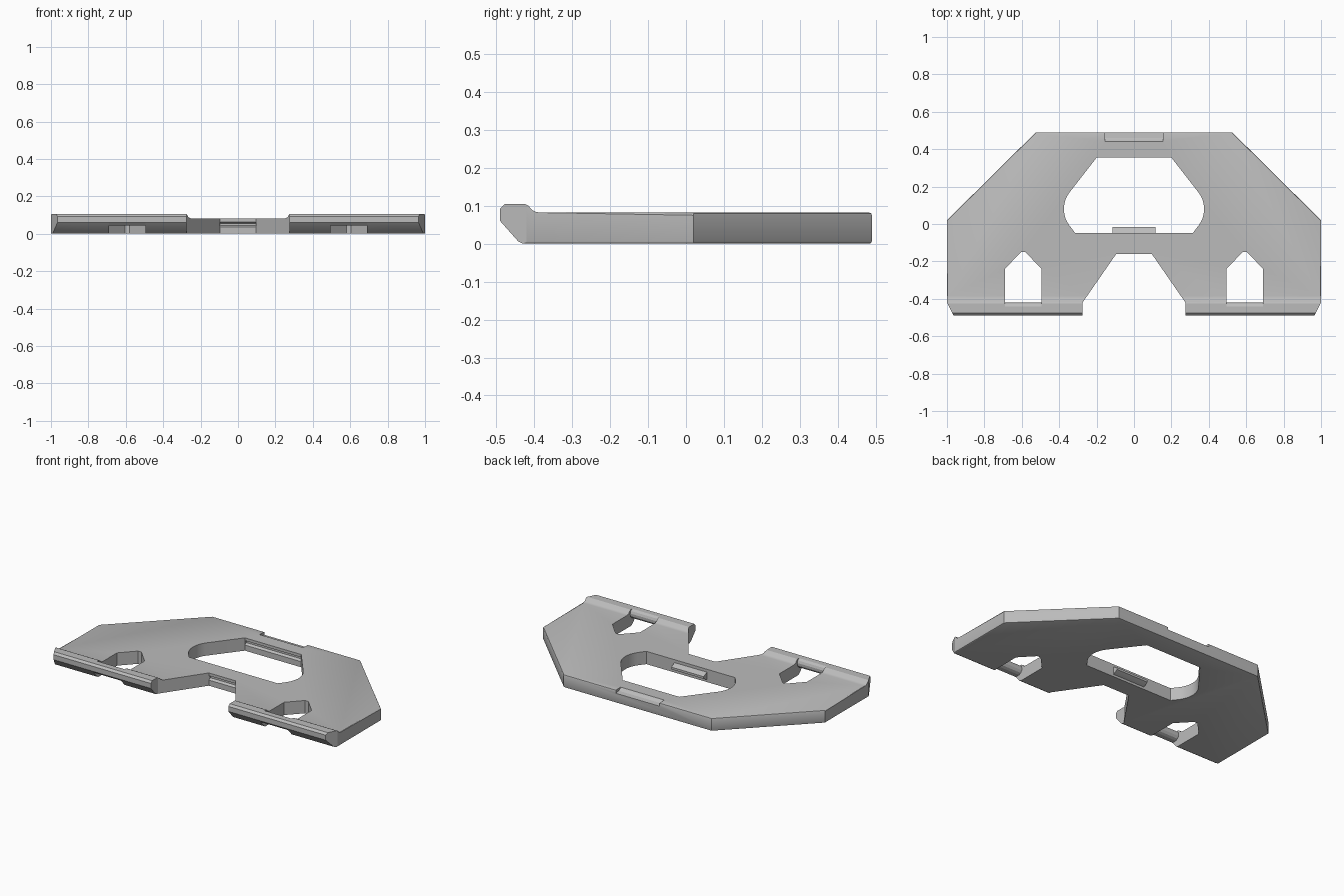
import bpy
import bmesh
from math import cos, sin, radians

if "Cube" in bpy.data.objects:
    bpy.data.objects.remove(bpy.data.objects["Cube"])

grey = bpy.data.materials.new("plain grey")
grey.use_nodes = True
grey.diffuse_color = (0.5, 0.5, 0.5, 1)
grey.node_tree.nodes["Principled BSDF"].inputs["Base Color"].default_value = (0.5, 0.5, 0.5, 1)


def prism(name, points, low, high, axis):
    """Extrude a closed outline: (x, y) along z, or (y, z) along x."""
    def place(p, d):
        return (p[0], p[1], d) if axis == "z" else (d, p[0], p[1])
    bm = bmesh.new()
    face = bm.faces.new([bm.verts.new(place(p, low)) for p in points])
    geom = bmesh.ops.extrude_face_region(bm, geom=[face])["geom"]
    shift = (0, 0, high - low) if axis == "z" else (high - low, 0, 0)
    bmesh.ops.translate(bm, verts=[g for g in geom if isinstance(g, bmesh.types.BMVert)], vec=shift)
    bmesh.ops.recalc_face_normals(bm, faces=bm.faces)
    mesh = bpy.data.meshes.new(name)
    bm.to_mesh(mesh)
    bm.free()
    mesh.materials.append(grey)
    obj = bpy.data.objects.new(name, mesh)
    bpy.context.collection.objects.link(obj)
    return obj


def combine(obj, other, operation):
    """Apply a boolean and drop the helper."""
    mod = obj.modifiers.new(operation, "BOOLEAN")
    mod.operation, mod.object, mod.solver = operation, other, "EXACT"
    graph = bpy.context.evaluated_depsgraph_get()
    graph.update()
    mesh = bpy.data.meshes.new_from_object(obj.evaluated_get(graph))
    obj.modifiers.clear()
    obj.data = mesh
    bpy.data.objects.remove(other)


def mirrored(half):
    """Complete a right-hand outline with its mirror image."""
    return half + [(-x, y) for x, y in reversed(half)]


# Plan outline of the plate, limited by its side profile with a raised front lip
plate = prism("plate", mirrored([
    (0.095, -0.16), (0.275, -0.42), (0.275, -0.5), (0.96, -0.5),
    (1, -0.42), (1, 0.02), (0.525, 0.49)]), -0.1, 0.2, "z")
profile = prism("side_profile", [
    (-0.49, 0.06), (-0.49, 0.092), (-0.477, 0.105), (-0.425, 0.105),
    (-0.415, 0.1), (-0.406, 0.089), (-0.396, 0.084), (-0.385, 0.082),
    (0.6, 0.082), (0.6, 0), (-0.43, 0), (-0.442, 0.006)], -1.2, 1.2, "x")
combine(plate, profile, "INTERSECT")

# Soften the outer rim, leaving the front lip and notch crisp
bm = bmesh.new()
bm.from_mesh(plate.data)
rim = []
for e in bm.edges:
    a, b = (v.co for v in e.verts)
    mid = (a + b) / 2
    flat = abs(a.z - b.z) < 0.001 and (abs(a.z) < 0.001 or abs(a.z - 0.082) < 0.001)
    outer = mid.y > 0.2 or (abs(mid.x) > 0.99 and mid.y > -0.38)
    if flat and outer and len(e.link_faces) == 2 and e.calc_face_angle() > 1:
        rim.append(e)
bmesh.ops.bevel(bm, geom=rim, offset=0.007, segments=2, profile=0.5, affect="EDGES")
bm.to_mesh(plate.data)
bm.free()

# Large central opening with curved flanks
flank = [(0.23 + 0.145 * cos(radians(a)), 0.08 + 0.145 * sin(radians(a)))
         for a in range(-36, 41, 8)]
opening = prism("opening", mirrored([(0.315, -0.048)] + flank + [(0.2, 0.355)]), -0.1, 0.2, "z")
combine(plate, opening, "DIFFERENCE")

# Pointed windows, open at the front below a small rod
for side in (-1, 1):
    x = 0.5925 * side
    w = 0.0975
    window = prism("window", [(x - w, -0.55), (x + w, -0.55), (x + w, -0.24),
                              (x + 0.012, -0.15), (x - 0.012, -0.15), (x - w, -0.24)], -0.1, 0.2, "z")
    combine(plate, window, "DIFFERENCE")
    rod = prism("rod", [(-0.49, 0.06), (-0.49, 0.092), (-0.477, 0.105), (-0.44, 0.105),
                        (-0.426, 0.096), (-0.42, 0.082), (-0.421, 0.066), (-0.43, 0.052),
                        (-0.445, 0.045), (-0.475, 0.045)], x - w - 0.01, x + w + 0.01, "x")
    rod.name = "left_rod" if side > 0 else "right_rod"

# Sloped finger recess in the back rim
recess = prism("recess", [(0.44, 0.083), (0.445, 0.076), (0.46, 0.066), (0.5, 0.06),
                          (0.5, 0.2), (0.44, 0.2)], -0.155, 0.155, "x")
combine(plate, recess, "DIFFERENCE")

# Shallow grooves in the front notch and the back wall of the opening
for y, depth, half in ((-0.16, 0.016, 0.095), (0.355, 0.016, 0.2)):
    groove = prism("groove", [(y - 0.02, 0.03), (y, 0.036), (y + depth, 0.045),
                              (y + depth, 0.055), (y, 0.064), (y - 0.02, 0.07)], -half, half, "x")
    combine(plate, groove, "DIFFERENCE")

# Small catch standing off the crossbar into the opening
prism("catch", [(-0.06, 0.068), (-0.045, 0.062), (-0.015, 0.047), (-0.015, 0.033),
                (-0.045, 0.016), (-0.06, 0.012)], -0.115, 0.115, "x")

# Smooth only the gentle curves
for obj in [o for o in bpy.context.collection.objects if o.type == "MESH" and grey.name in o.data.materials]:
    bpy.ops.object.select_all(action="DESELECT")
    obj.select_set(True)
    bpy.context.view_layer.objects.active = obj
    bpy.ops.object.shade_smooth_by_angle(angle=radians(25))
